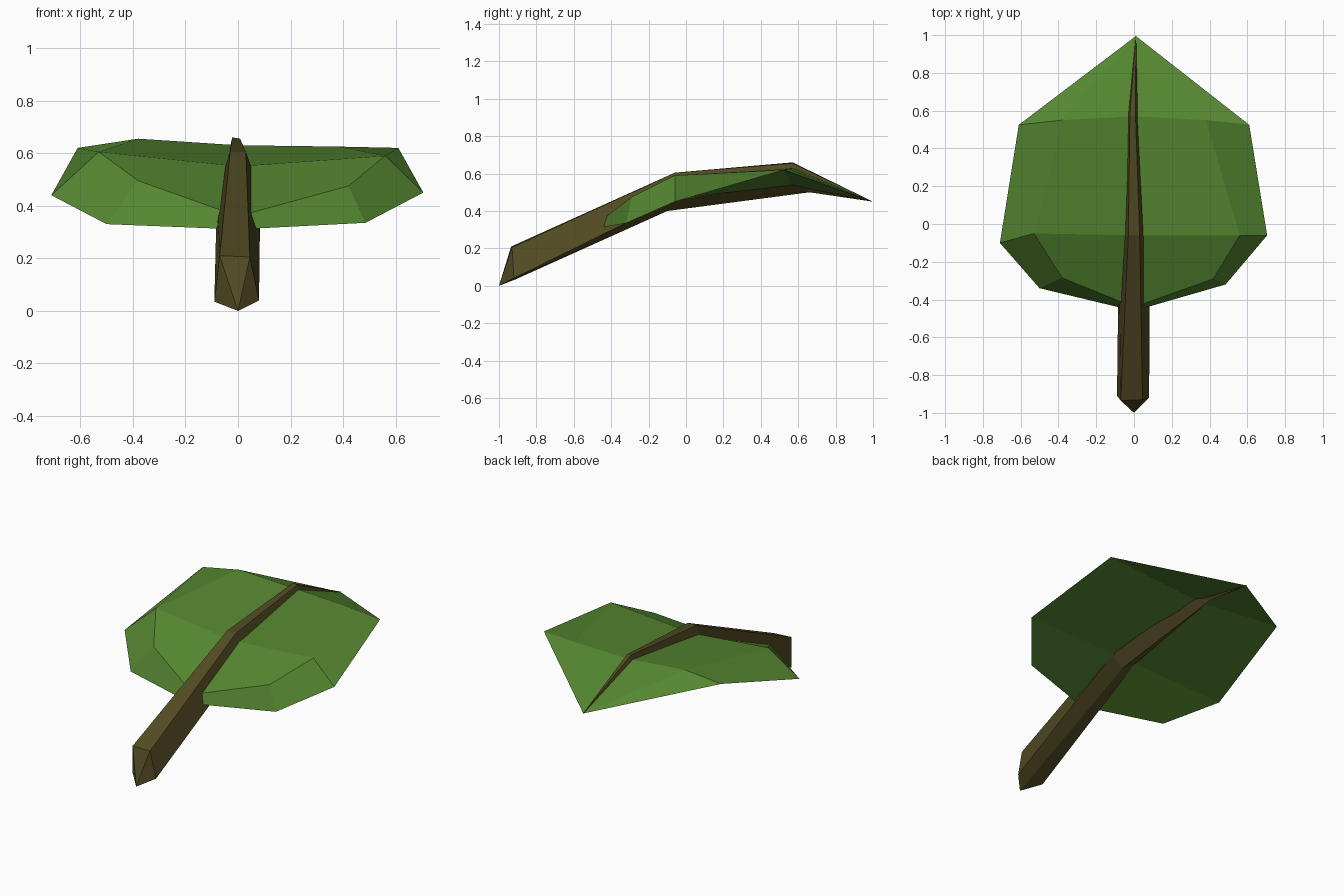
import bpy
import bmesh

if "Cube" in bpy.data.objects:
    bpy.data.objects.remove(bpy.data.objects["Cube"])


def material(name, colour):
    m = bpy.data.materials.new(name)
    m.diffuse_color = (*colour, 1)
    m.use_nodes = True
    m.node_tree.nodes["Principled BSDF"].inputs["Base Color"].default_value = m.diffuse_color
    return m


def build(name, points, faces, mat):
    """Flat-shaded mesh from named points and faces."""
    bm = bmesh.new()
    verts = {k: bm.verts.new(p) for k, p in points.items()}
    for f in faces:
        bm.faces.new([verts[k] for k in f])
    bmesh.ops.recalc_face_normals(bm, faces=bm.faces)
    mesh = bpy.data.meshes.new(name)
    bm.to_mesh(mesh)
    bm.free()
    mesh.materials.append(mat)
    obj = bpy.data.objects.new(name, mesh)
    bpy.context.collection.objects.link(obj)
    return obj


green = material("leaf green", (0.09, 0.24, 0.03))
brown = material("stem brown", (0.085, 0.07, 0.017))

# Leaf blade: centre line above and below, then rim and inner points per side
pts = {
    "tip": (0.01, 0.995, 0.45),
    "top_a": (0, 0.57, 0.63), "top_b": (0, -0.06, 0.55), "top_c": (0, -0.44, 0.36),
    "low_a": (0, 0.57, 0.535), "low_b": (0, -0.08, 0.45), "low_c": (0, -0.46, 0.31),
    "rim_aL": (-0.61, 0.525, 0.62), "rim_aR": (0.61, 0.525, 0.62),
    "rim_bL": (-0.71, -0.10, 0.44), "rim_bR": (0.705, -0.06, 0.45),
    "rim_cL": (-0.50, -0.34, 0.33), "rim_cR": (0.485, -0.32, 0.335),
    "in_aL": (-0.38, 0.55, 0.655), "in_aR": (0.38, 0.55, 0.625),
    "in_bL": (-0.53, -0.05, 0.605), "in_bR": (0.56, -0.06, 0.59),
    "in_cL": (-0.38, -0.285, 0.495), "in_cR": (0.42, -0.29, 0.475),
}
faces = []
for s in "LR":
    ra, rb, rc = ("rim_" + k + s for k in "abc")
    ia, ib, ic = ("in_" + k + s for k in "abc")
    faces += [
        ("tip", ra, ia), ("tip", ia, "top_a"),            # pointed end
        (ra, rb, ib, ia), (ia, ib, "top_b", "top_a"),     # broad middle
        (rb, rc, ic, ib), (ib, ic, "top_c", "top_b"),     # stem end
        (rc, "low_c", "top_c", ic),                       # front bevel
        ("tip", "low_a", ra), (ra, "low_a", "low_b", rb), # underside
        (rb, "low_b", "low_c", rc),
    ]
build("leaf_blade", pts, faces, green)

# Stem: five-sided rings (bottom, right, top right, top left, left) to a point
rings = [
    [(0, -1, 0), (0.08, -0.92, 0.04), (0.045, -0.93, 0.205),
     (-0.07, -0.935, 0.21), (-0.09, -0.91, 0.035)],
    [(0, -0.10, 0.40), (0.085, -0.09, 0.45), (0.03, -0.06, 0.605),
     (-0.03, -0.06, 0.605), (-0.08, -0.09, 0.45)],
    [(0, 0.66, 0.50), (0.045, 0.60, 0.56), (0.008, 0.57, 0.655),
     (-0.022, 0.57, 0.66), (-0.045, 0.60, 0.56)],
]
pts = {(i, j): p for i, r in enumerate(rings) for j, p in enumerate(r)}
pts["end"] = (0.01, 1.0, 0.45)
faces = [((0, 0), (0, 1), (0, 2)), ((0, 0), (0, 2), (0, 3)), ((0, 0), (0, 3), (0, 4))]
for j in range(5):
    k = (j + 1) % 5
    faces += [((i, j), (i, k), (i + 1, k), (i + 1, j)) for i in range(2)]
    faces.append(((2, j), (2, k), "end"))
build("stem", pts, faces, brown)
